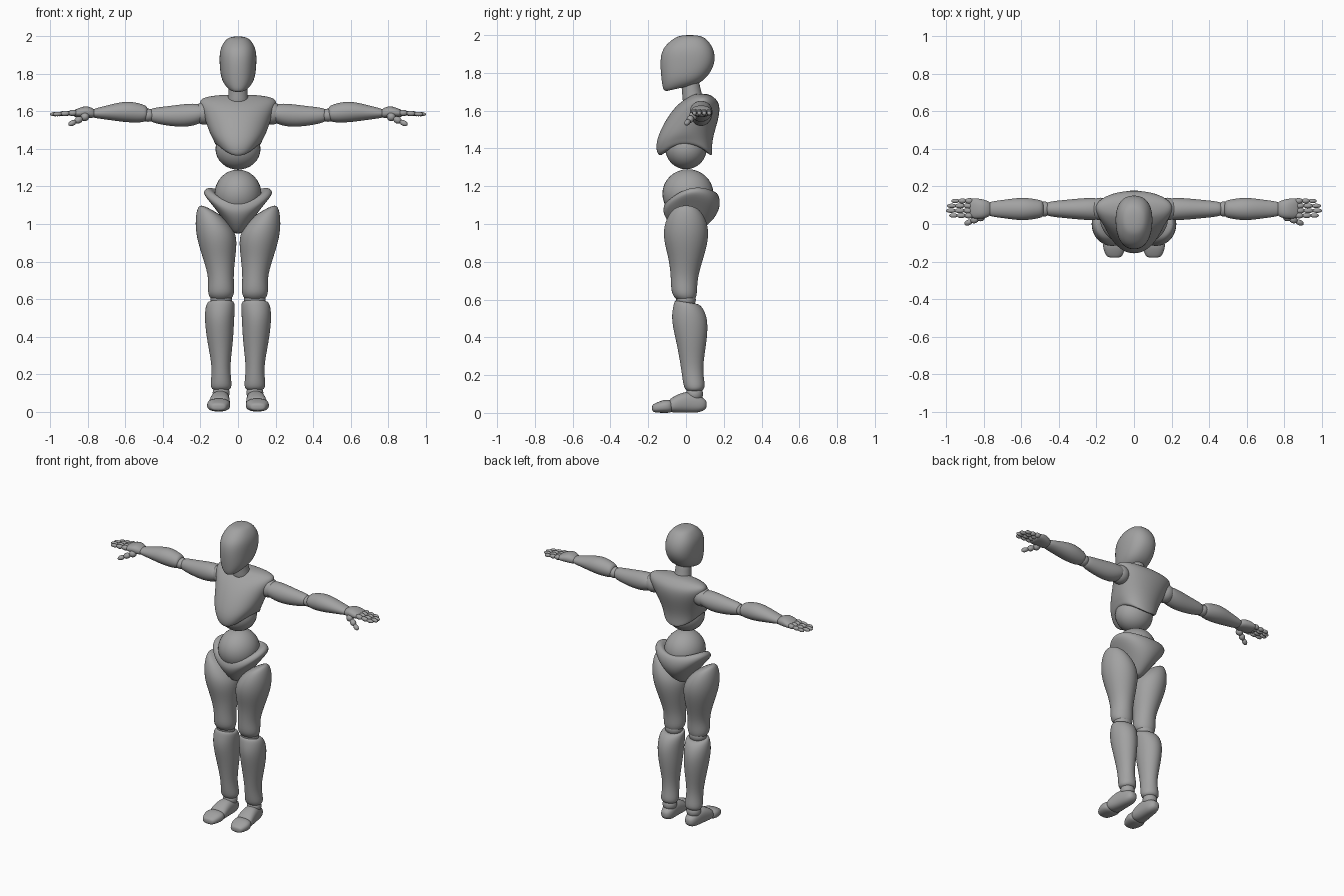
import bpy
import bmesh
import math
from mathutils import Vector

cube = bpy.data.objects.get("Cube")
if cube:
    bpy.data.objects.remove(cube, do_unlink=True)

# Single grey material
shade = .36
grey = bpy.data.materials.new("mannequin grey")
grey.use_nodes = True
grey.diffuse_color = (shade, shade, shade, 1)
grey.node_tree.nodes["Principled BSDF"].inputs["Base Color"].default_value = grey.diffuse_color

SEGMENTS = 20
SIDES = {"left": 1, "right": -1}
AXES = {
    "x": lambda across, up, along: (along, across, up),
    "y": lambda across, up, along: (across, along, up),
    "z": lambda across, up, along: (across, up, along),
}


def finish(bm, name, subdivide=False):
    bmesh.ops.recalc_face_normals(bm, faces=bm.faces)
    for face in bm.faces:
        face.smooth = True
    mesh = bpy.data.meshes.new(name)
    bm.to_mesh(mesh)
    bm.free()
    mesh.materials.append(grey)
    obj = bpy.data.objects.new(name, mesh)
    bpy.context.collection.objects.link(obj)
    if subdivide:
        modifier = obj.modifiers.new("Smooth", "SUBSURF")
        modifier.levels = modifier.render_levels = 2


def ring(at, centre, size, tilt=0, pitch=0, lift=0):
    """Return a function that gives points of one rounded cross-section."""
    def point(angle, power, egg, scale, shift):
        def rounded(value):
            return math.copysign(abs(value) ** (2 / power), value) * scale
        c, s = rounded(math.cos(angle)), rounded(math.sin(angle))
        across = centre[0] + size[0] * c * (1 + egg * s)
        up = centre[1] + size[1] * s
        return across, up, at + shift + tilt * c + pitch * s + lift * c * c
    return point


def loft(name, axis, rings, start_dome=0, end_dome=0, power=2, egg=0, side=1):
    """Skin the rings along an axis and close both ends with shallow domes."""
    first, last = rings[0], rings[-1]
    sections = [(first, .3, start_dome), (first, .7, start_dome * .7)]
    sections += [(section, 1, 0) for section in rings]
    sections += [(last, .7, end_dome * .7), (last, .3, end_dome)]
    bm = bmesh.new()
    loops = []
    for section, scale, shift in sections:
        loop = []
        for i in range(SEGMENTS):
            angle = math.tau * i / SEGMENTS
            x, y, z = AXES[axis](*section(angle, power, egg, scale, shift))
            loop.append(bm.verts.new((x * side, y, z)))
        loops.append(loop)
    for low, high in zip(loops, loops[1:]):
        for i in range(SEGMENTS):
            bm.faces.new((low[i - 1], low[i], high[i], high[i - 1]))
    bm.faces.new(loops[0])
    bm.faces.new(loops[-1])
    finish(bm, name, subdivide=True)


def ball(name, centre, radii, direction=(1, 0, 0), detail=32):
    """Ellipsoid whose local x axis is aimed along a direction."""
    bm = bmesh.new()
    bmesh.ops.create_uvsphere(bm, u_segments=detail, v_segments=detail // 2, radius=1)
    bmesh.ops.scale(bm, vec=radii, verts=bm.verts)
    turn = Vector((1, 0, 0)).rotation_difference(Vector(direction))
    bmesh.ops.rotate(bm, cent=(0, 0, 0), matrix=turn.to_matrix(), verts=bm.verts)
    bmesh.ops.translate(bm, vec=centre, verts=bm.verts)
    finish(bm, name)


def finger(name, start, end, radius, taper):
    """Three overlapping joints from knuckle to tip."""
    start, end = Vector(start), Vector(end)
    reach = (end - start).length / 3
    for joint in range(3):
        thickness = radius - taper * joint
        ball(f"{name}_{joint + 1}", start.lerp(end, (joint + .5) / 3),
             (reach * .6, thickness, thickness), direction=end - start, detail=14)


# Head and neck
loft("head", "z", [
    ring(at=1.72, centre=(0, -.03), size=(.05, .09), pitch=.02),
    ring(at=1.76, centre=(0, -.01), size=(.09, .12), pitch=.01),
    ring(at=1.85, centre=(0, .01), size=(.1, .15)),
    ring(at=1.93, centre=(0, .01), size=(.1, .14)),
    ring(at=1.98, centre=(0, .02), size=(.07, .09)),
], end_dome=.02, power=2.3, egg=.06)
loft("neck", "z", [
    ring(at=1.64, centre=(0, .04), size=(.06, .06)),
    ring(at=1.7, centre=(0, .03), size=(.05, .05)),
    ring(at=1.76, centre=(0, .02), size=(.05, .05)),
])

# Torso: chest shell, waist ball, belly ball and pelvis shell
loft("chest", "z", [
    ring(at=1.35, centre=(0, 0), size=(.12, .14), lift=.07),
    ring(at=1.38, centre=(0, -.01), size=(.13, .15), lift=.07),
    ring(at=1.45, centre=(0, -.01), size=(.15, .15), lift=.03),
    ring(at=1.57, centre=(0, .04), size=(.18, .14)),
    ring(at=1.64, centre=(0, .07), size=(.21, .11)),
    ring(at=1.67, centre=(0, .08), size=(.2, .07)),
], start_dome=.06, end_dome=.02, power=2.1, egg=.12)
ball("waist", centre=(0, 0, 1.4), radii=(.12, .11, .11))
ball("belly", centre=(0, .01, 1.16), radii=(.125, .135, .13))
loft("pelvis", "z", [
    ring(at=.96, centre=(0, .01), size=(.04, .06)),
    ring(at=1.01, centre=(0, .02), size=(.11, .12), lift=.06),
    ring(at=1.07, centre=(0, .03), size=(.18, .155), lift=.08, pitch=.01),
    ring(at=1.12, centre=(0, .03), size=(.19, .15), lift=.06, pitch=.03),
    ring(at=1.15, centre=(0, .02), size=(.15, .13), lift=.05, pitch=.03),
], start_dome=-.01, end_dome=-.04)

for label, side in SIDES.items():
    # Arm
    ball(label + "_shoulder", centre=(.18 * side, .08, 1.59), radii=(.06, .06, .06))
    loft(label + "_upper_arm", "x", [
        ring(at=.19, centre=(.08, 1.59), size=(.06, .05)),
        ring(at=.26, centre=(.08, 1.58), size=(.06, .065)),
        ring(at=.36, centre=(.08, 1.575), size=(.05, .055)),
        ring(at=.46, centre=(.08, 1.58), size=(.04, .04)),
    ], start_dome=-.02, end_dome=.01, side=side)
    ball(label + "_elbow", centre=(.48 * side, .08, 1.58), radii=(.04, .04, .035))
    loft(label + "_forearm", "x", [
        ring(at=.49, centre=(.08, 1.59), size=(.045, .04)),
        ring(at=.51, centre=(.08, 1.59), size=(.05, .05)),
        ring(at=.59, centre=(.08, 1.6), size=(.065, .06)),
        ring(at=.69, centre=(.08, 1.595), size=(.05, .04)),
        ring(at=.77, centre=(.08, 1.59), size=(.04, .025)),
    ], start_dome=-.01, end_dome=.01, side=side)

    # Hand with four jointed fingers and a thumb
    loft(label + "_palm", "x", [
        ring(at=.77, centre=(.08, 1.59), size=(.04, .025)),
        ring(at=.81, centre=(.08, 1.6), size=(.055, .035)),
        ring(at=.87, centre=(.085, 1.59), size=(.055, .02)),
    ], start_dome=-.01, end_dome=.01, power=2.3, side=side)
    for i, finger_name in enumerate(("index", "middle", "ring", "little")):
        y = .045 + .026 * i
        tip = 1 - .01 * (i - 1.3) ** 2
        finger(f"{label}_{finger_name}_finger", (.86 * side, y, 1.594),
               (tip * side, y, 1.585), radius=.016, taper=.002)
    finger(label + "_thumb", (.8 * side, .045, 1.58), (.9 * side, 0, 1.53),
           radius=.023, taper=.004)

    # Leg
    loft(label + "_thigh", "z", [
        ring(at=.6, centre=(.09, 0), size=(.055, .05)),
        ring(at=.63, centre=(.09, -.01), size=(.075, .07)),
        ring(at=.71, centre=(.09, -.01), size=(.065, .07)),
        ring(at=.81, centre=(.1, 0), size=(.085, .09)),
        ring(at=.91, centre=(.115, 0), size=(.11, .12), tilt=.02),
        ring(at=.99, centre=(.12, 0), size=(.11, .12), tilt=.04),
        ring(at=1.05, centre=(.13, 0), size=(.085, .09), tilt=.05),
    ], start_dome=-.01, end_dome=.02, side=side)
    ball(label + "_knee", centre=(.09 * side, 0, .6), radii=(.058, .052, .05))
    loft(label + "_shin", "z", [
        ring(at=.12, centre=(.09, .045), size=(.05, .045)),
        ring(at=.14, centre=(.09, .045), size=(.06, .06)),
        ring(at=.23, centre=(.09, .03), size=(.045, .055)),
        ring(at=.37, centre=(.095, .03), size=(.07, .08)),
        ring(at=.49, centre=(.1, .02), size=(.08, .1)),
        ring(at=.56, centre=(.095, .01), size=(.08, .08)),
        ring(at=.59, centre=(.09, 0), size=(.07, .06), pitch=-.01),
    ], start_dome=-.01, end_dome=-.01, side=side)

    # Foot in two pieces
    ball(label + "_ankle", centre=(.09 * side, .045, .1), radii=(.045, .045, .045))
    loft(label + "_foot", "y", [
        ring(at=.09, centre=(.09, .045), size=(.035, .035)),
        ring(at=.06, centre=(.09, .05), size=(.045, .05)),
        ring(at=0, centre=(.095, .06), size=(.05, .06)),
        ring(at=-.08, centre=(.1, .04), size=(.06, .04)),
    ], start_dome=.02, end_dome=-.01, power=2.4, side=side)
    loft(label + "_toes", "y", [
        ring(at=-.08, centre=(.1, .035), size=(.06, .035)),
        ring(at=-.12, centre=(.105, .035), size=(.065, .036)),
        ring(at=-.17, centre=(.105, .025), size=(.045, .023)),
    ], start_dome=.01, end_dome=-.01, power=2.5, side=side)
